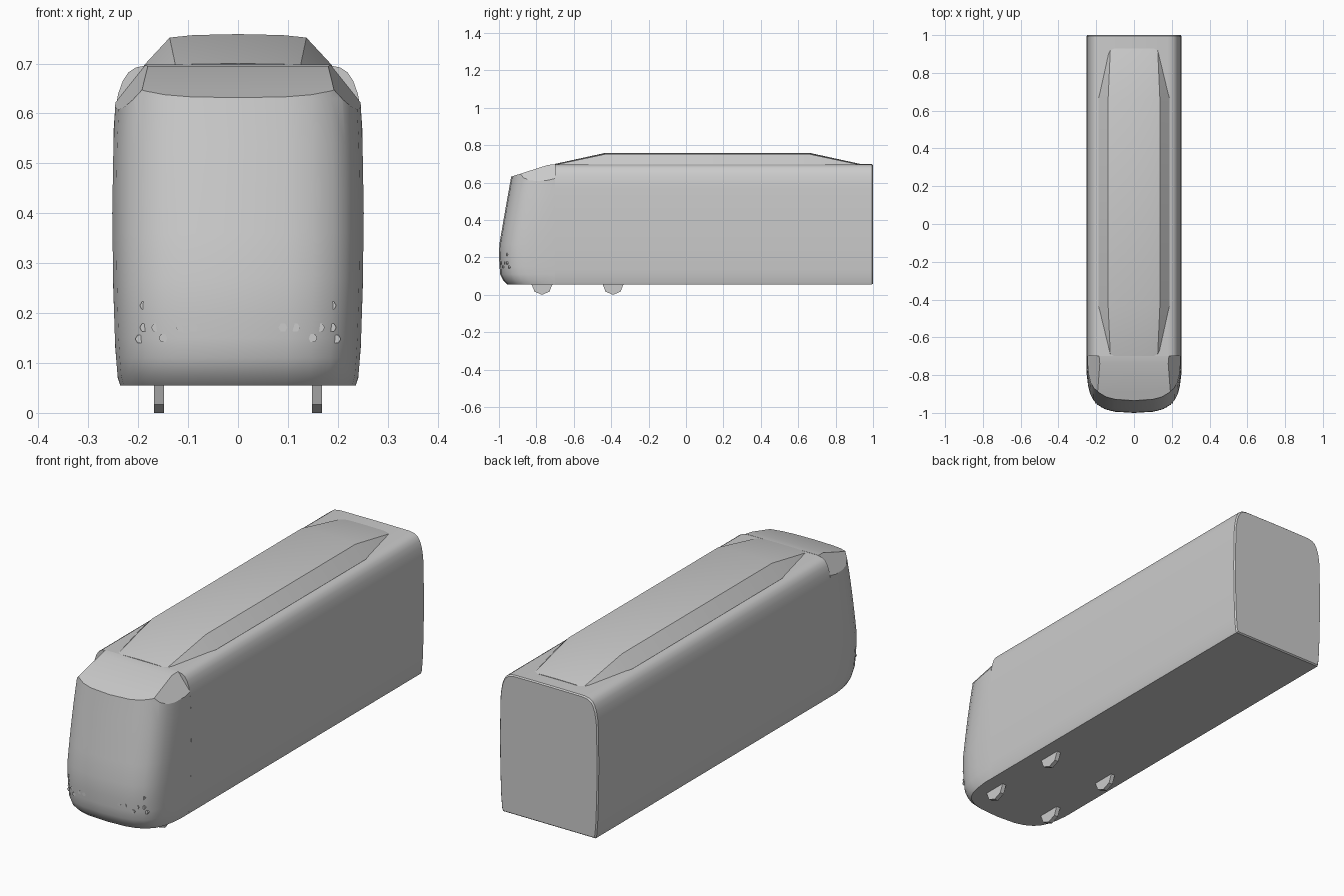
import bpy, bmesh, math
from mathutils import Vector

cube = bpy.data.objects.get("Cube")
if cube:
    bpy.data.objects.remove(cube, do_unlink=True)

grey = bpy.data.materials.new("light_grey")
grey.use_nodes = True
colour = (0.6, 0.6, 0.6, 1)
grey.diffuse_color = colour
grey.node_tree.nodes["Principled BSDF"].inputs["Base Color"].default_value = colour


def finish(name, bm, angle=30):
    """Turn a bmesh into a shaded, coloured object."""
    bmesh.ops.recalc_face_normals(bm, faces=bm.faces[:])
    mesh = bpy.data.meshes.new(name)
    bm.to_mesh(mesh)
    bm.free()
    mesh.materials.append(grey)
    ob = bpy.data.objects.new(name, mesh)
    bpy.context.collection.objects.link(ob)
    bpy.ops.object.select_all(action='DESELECT')
    ob.select_set(True)
    bpy.context.view_layer.objects.active = ob
    bpy.ops.object.shade_smooth_by_angle(angle=math.radians(angle))
    return ob


def loft(rings):
    """Skin closed rings of equal length and cap both ends."""
    bm = bmesh.new()
    rows = [[bm.verts.new(p) for p in ring] for ring in rings]
    n = len(rows[0])
    for a, b in zip(rows, rows[1:]):
        for i in range(n):
            j = (i + 1) % n
            bm.faces.new((a[i], a[j], b[j], b[i]))
    bm.faces.new(rows[0])
    bm.faces.new(rows[-1])
    return bm


def mirrored(half):
    """Full outline from its +x half, leaving centre points single."""
    return half + [(-x, z) for x, z in reversed(half) if x > 0]


def interpolate(points, t):
    for (a, u), (b, v) in zip(points, points[1:]):
        if t <= b:
            return u + (v - u) * (t - a) / (b - a)
    return points[-1][1]


# Long car body with rounded shoulders
section = mirrored([(.236, .055), (.241, .07), (.246, .13), (.25, .25), (.252, .4),
                    (.249, .57), (.247, .60), (.24, .64), (.231, .665), (.22, .682),
                    (.205, .692), (.18, .697), (0, .698)])
body_rings = [[(x, y, z) for x, z in section] for y in (-.7, .994)]
body_rings.append([(x * .98, 1, .38 + (z - .38) * .985) for x, z in section])
finish("car_body", loft(body_rings))

# Nose: stacked plan outlines, leaning back towards the top
front = [(.055, -.955), (.075, -.977), (.11, -.994), (.2, -1), (.27, -.998),
         (.45, -.967), (.63, -.935), (.72, -.92)]
width = [(.055, .236), (.07, .241), (.13, .246), (.25, .25), (.4, .252),
         (.57, .249), (.72, .24)]
plan = [(0, 0), (.4, .006), (.6, .018), (.76, .04), (.86, .065), (.93, .1),
        (.97, .14), (1, .2)]
nose_rings = []
for z in (.055, .075, .11, .15, .2, .27, .36, .45, .54, .63, .72):
    f, w = interpolate(front, z), interpolate(width, z)
    half = [(w * u, f + d) for u, d in plan] + [(w, -.7)]
    nose_rings.append([(x, y, z) for x, y in mirrored(half)])
bm = loft(nose_rings)
# Trim the sloping brow and the two corner chamfers
cuts = [((0, -.93, .633), (0, -.32, 1)),
        ((0, -.7, .698), (0, -.1, 1)),
        ((.2, -.92, .63), (.0124, -.0022, .0099)),
        ((-.2, -.92, .63), (-.0124, -.0022, .0099))]
for co, normal in cuts:
    bmesh.ops.bisect_plane(bm, geom=bm.verts[:] + bm.edges[:] + bm.faces[:],
                           plane_co=co, plane_no=Vector(normal).normalized(),
                           clear_outer=True)
    bmesh.ops.holes_fill(bm, edges=[e for e in bm.edges if e.is_boundary], sides=0)
finish("nose", bm)

# Roof fairing, tapering into the roof at both ends
full = mirrored([(.19, .69), (.188, .697), (.137, .752), (.09, .757), (0, .759)])
low = mirrored([(.137, .68), (.135, .69), (.125, .695), (.09, .699), (0, .70)])
finish("roof_fairing", loft([[(x, y, z) for x, z in outline] for y, outline in
                             ((-.7, low), (-.43, full), (.66, full), (.93, low))]), 25)


def prism(name, sides, radius, depth, location, axis, turn=0):
    """Short polygonal cylinder lying along an axis."""
    bpy.ops.mesh.primitive_cylinder_add(vertices=sides, radius=radius, depth=depth)
    ob = bpy.context.object
    ob.name = name
    ob.location = location
    ob.rotation_euler = (0, math.pi / 2, 0) if axis == "x" else (math.pi / 2, turn, 0)
    ob.data.materials.append(grey)


for side, label in ((1, "left"), (-1, "right")):
    # Low-poly wheels peeping out below the floor
    for y, place in ((-.77, "front"), (-.39, "rear")):
        prism(f"{place}_{label}_wheel", 8, .056, .02, (side * .158, y, .056), "x")
    # Cluster of small hexagonal lamps, almost flush with the nose
    for i, (x, z) in enumerate([(.09, .171), (.115, .171), (.15, .15), (.165, .171),
                                (.188, .171), (.197, .148), (.188, .215)]):
        surface = -.997 + interpolate(plan, x / .247)
        prism(f"{label}_lamp_{i + 1}", 6, .009, .03, (side * x, surface + .013, z),
              "y", math.pi / 6)
